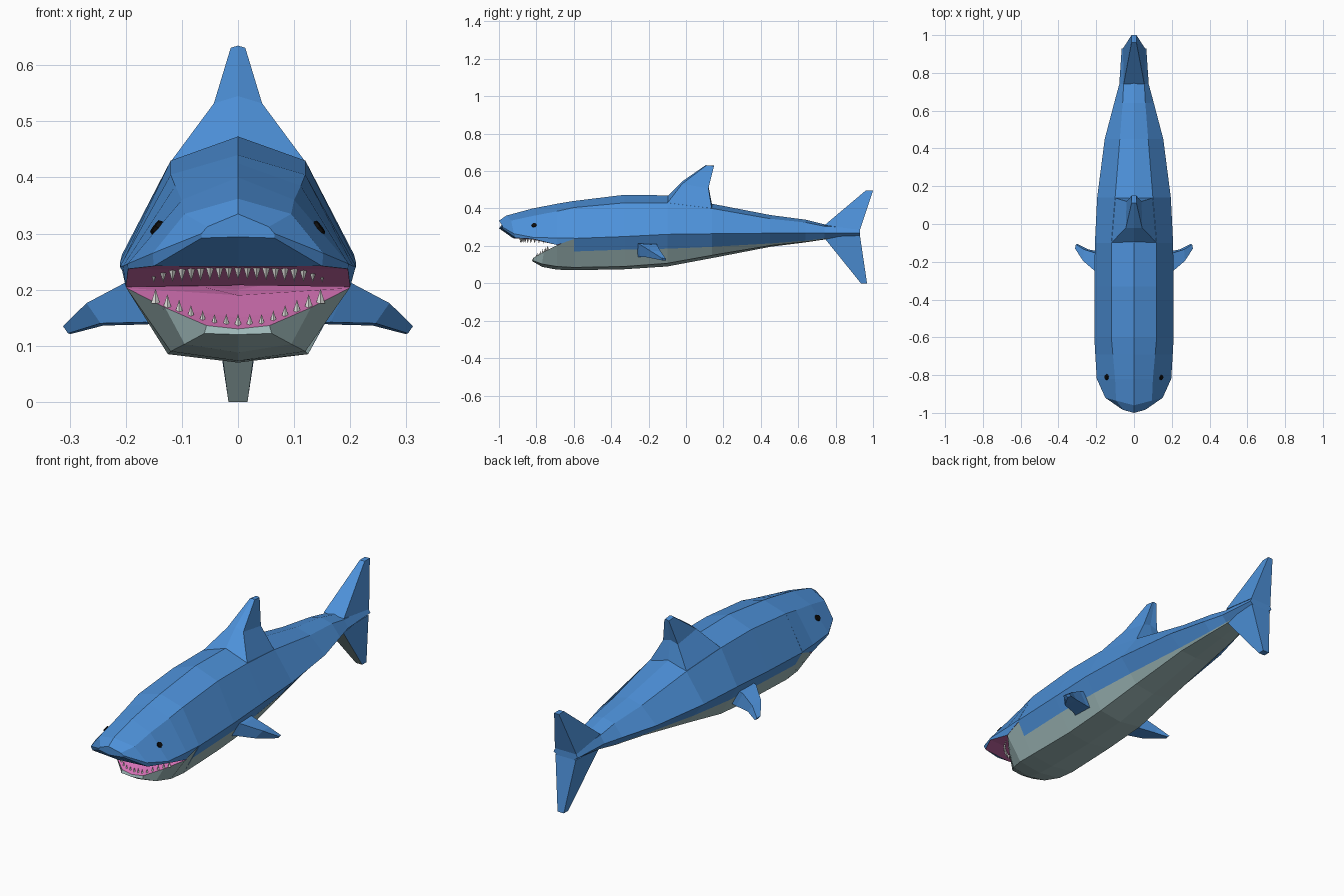
import bpy, bmesh, math
from mathutils import Vector
from mathutils.bvhtree import BVHTree

if "Cube" in bpy.data.objects:
    bpy.data.objects.remove(bpy.data.objects["Cube"])


def material(name, rgb):
    m = bpy.data.materials.new(name)
    m.diffuse_color = (*rgb, 1)
    m.use_nodes = True
    m.node_tree.nodes["Principled BSDF"].inputs["Base Color"].default_value = m.diffuse_color
    return m


BLUE = material("blue skin", (0.075, 0.285, 0.70))
GREY = material("grey belly", (0.34, 0.48, 0.48))
PINK = material("pink mouth", (0.68, 0.17, 0.47))
WHITE = material("white teeth", (0.85, 0.85, 0.82))
BLACK = material("black eye", (0.004, 0.004, 0.004))


def finish(bm, name, mats):
    bmesh.ops.recalc_face_normals(bm, faces=bm.faces)
    me = bpy.data.meshes.new(name)
    bm.to_mesh(me)
    for m in mats:
        me.materials.append(m)
    ob = bpy.data.objects.new(name, me)
    bpy.context.collection.objects.link(ob)
    return ob


def skin(name, rings, mats, rule=lambda span, side: 0):
    """Closed loft through full rings; rule picks the material per face."""
    bm = bmesh.new()
    vs = [[bm.verts.new(p) for p in r] for r in rings]
    n = len(rings[0])
    for i in range(len(rings) - 1):
        for k in range(n):
            q = (k + 1) % n
            f = bm.faces.new((vs[i][k], vs[i][q], vs[i + 1][q], vs[i + 1][k]))
            f.material_index = rule(i, min(k, n - 1 - k))
    for r in (vs[0], vs[-1]):
        bm.faces.new(r)
    ob = finish(bm, name, mats)
    bv = BVHTree.FromPolygons([v.co.copy() for v in ob.data.vertices],
                              [p.vertices[:] for p in ob.data.polygons])
    return bv


def mirrored(half):
    return half + [(-x, y, z) for x, y, z in half[-2:0:-1]]


# Body: y, top z, shoulder x/z, side x/z, colour line z, belly corner x/z, bottom z
def body_ring(y, top, hx, hz, sx, sz, line, cx, cz, bot):
    t = (sz - line) / (sz - cz)
    return mirrored([(0, y, top), (hx, y, hz), (sx, y, sz),
                     (sx + (cx - sx) * t, y, line), (cx, y, cz), (0, y, bot)])


skin("body", [body_ring(*s) for s in (
    (-0.60, .440, .120, .405, .210, .240, .170, .125, .085, .070),
    (-0.33, .473, .120, .430, .210, .250, .180, .120, .090, .075),
    (-0.10, .470, .120, .430, .207, .262, .185, .120, .107, .090),
    (0.14, .425, .100, .400, .195, .265, .195, .105, .150, .135),
    (0.45, .365, .075, .345, .155, .268, .213, .085, .202, .195),
    (0.64, .340, .060, .325, .105, .270, .228, .065, .222, .219),
    (0.74, .315, .055, .305, .078, .270, .240, .050, .236, .234),
    (0.93, .300, .050, .295, .065, .268, .246, .030, .243, .241))],
    [BLUE, GREY], lambda i, k: int(k >= 3))

# Upper head with the pink roof of the mouth
head = skin("upper_head", [mirrored(h) for h in (
    [(0, -.60, .440), (.120, -.60, .405), (.210, -.60, .242), (.207, -.60, .236), (0, -.60, .200)],
    [(0, -.69, .425), (.112, -.69, .385), (.205, -.69, .242), (.200, -.69, .205), (0, -.69, .208)],
    [(0, -.82, .400), (.100, -.82, .360), (.197, -.82, .246), (.196, -.82, .237), (0, -.82, .234)],
    [(0, -.96, .362), (.095, -.935, .335), (.152, -.92, .265), (.150, -.91, .242), (0, -.925, .241)],
    [(0, -1.0, .335), (.055, -.985, .312), (.065, -.98, .300), (.065, -.98, .292), (0, -1.0, .294)])],
    [BLUE, PINK], lambda i, k: int(k == 3 and i < 3))

# Lower jaw with the pink floor of the mouth
skin("lower_jaw", [mirrored(h) for h in (
    [(0, -.60, .200), (.207, -.60, .240), (.125, -.60, .085), (0, -.60, .070)],
    [(0, -.69, .190), (.199, -.69, .203), (.120, -.69, .090), (0, -.69, .073)],
    [(0, -.77, .150), (.130, -.76, .168), (.095, -.77, .103), (0, -.77, .088)],
    [(0, -.82, .130), (.056, -.815, .136), (.060, -.82, .122), (0, -.825, .120)])],
    [GREY, PINK], lambda i, k: int(k == 0))


# Fins on the centre line: front y/z/half width, back y/z/half width
def fin(name, rows, mats, rule=lambda i, k: 0, ridge=0):
    skin(name, [mirrored([(0, fy, fz + ridge * fw), (fw, fy, fz), (bw, by, bz),
                          (0, by, bz + ridge * bw)])
                for fy, fz, fw, by, bz, bw in rows], mats, rule)


fin("dorsal_fin", [(-.10, .428, .120, .138, .398, .100),
                   (-.02, .532, .043, .120, .508, .040),
                   (.11, .631, .013, .150, .627, .012)], [BLUE], ridge=0.3)
fin("upper_tail_fin", [(.74, .310, .055, .93, .285, .058),
                       (.96, .495, .013, 1.0, .495, .013)], [BLUE])
fin("lower_tail_fin", [(.735, .248, .050, .93, .255, .055),
                       (.935, 0, .017, .968, 0, .017)], [BLUE, GREY],
    lambda i, k: int(k == 0))

# Pectoral fins
for s, side in ((1, "right"), (-1, "left")):
    skin(f"{side}_pectoral_fin", [[(s * x, y, z) for x, y, z in r] for r in (
        [(.170, -.26, .215), (.170, -.155, .215), (.140, -.155, .140), (.140, -.26, .140)],
        [(.200, -.255, .213), (.200, -.155, .205), (.165, -.150, .138), (.165, -.245, .142)],
        [(.270, -.195, .176), (.265, -.135, .170), (.240, -.135, .136), (.245, -.215, .140)],
        [(.312, -.130, .135), (.308, -.108, .132), (.298, -.106, .121), (.303, -.125, .122)])],
        [BLUE])


# Teeth: rows of small four-sided cones
def teeth(name, count, span, radius, height, path):
    bm = bmesh.new()
    for i in range(count):
        x = -span + 2 * span * i / (count - 1)
        y, z = path(abs(x))
        tip = bm.verts.new((x, y, z + height))
        base = [bm.verts.new((x + radius * math.cos(a), y + radius * math.sin(a), z))
                for a in (j * math.pi / 2 for j in range(4))]
        bm.faces.new(base)
        for j in range(4):
            bm.faces.new((base[j], base[(j + 1) % 4], tip))
    finish(bm, name, [WHITE])


teeth("upper_teeth", 19, .15, .007, -.023,
      lambda x: (-.885 + .125 * (x / .15) ** 2, .241 - .006 * (x / .15)))
teeth("lower_teeth", 15, .147, .008, .026,
      lambda x: (-.800 + max(0, x - .05) * .62, .131 + max(0, x - .05) * .46))

# Eyes: thin discs lying on the head
for s, side in ((1, "right"), (-1, "left")):
    spot, normal, _, _ = head.find_nearest(Vector((s * .148, -.812, .313)))
    if normal.x * s < 0:
        normal = -normal
    bm = bmesh.new()
    bmesh.ops.create_cone(bm, cap_ends=True, segments=8, radius1=.016,
                          radius2=.013, depth=.009)
    rot = normal.to_track_quat('Z', 'Y')
    for v in bm.verts:
        v.co = rot @ v.co + spot + normal * .001
    finish(bm, f"{side}_eye", [BLACK])
